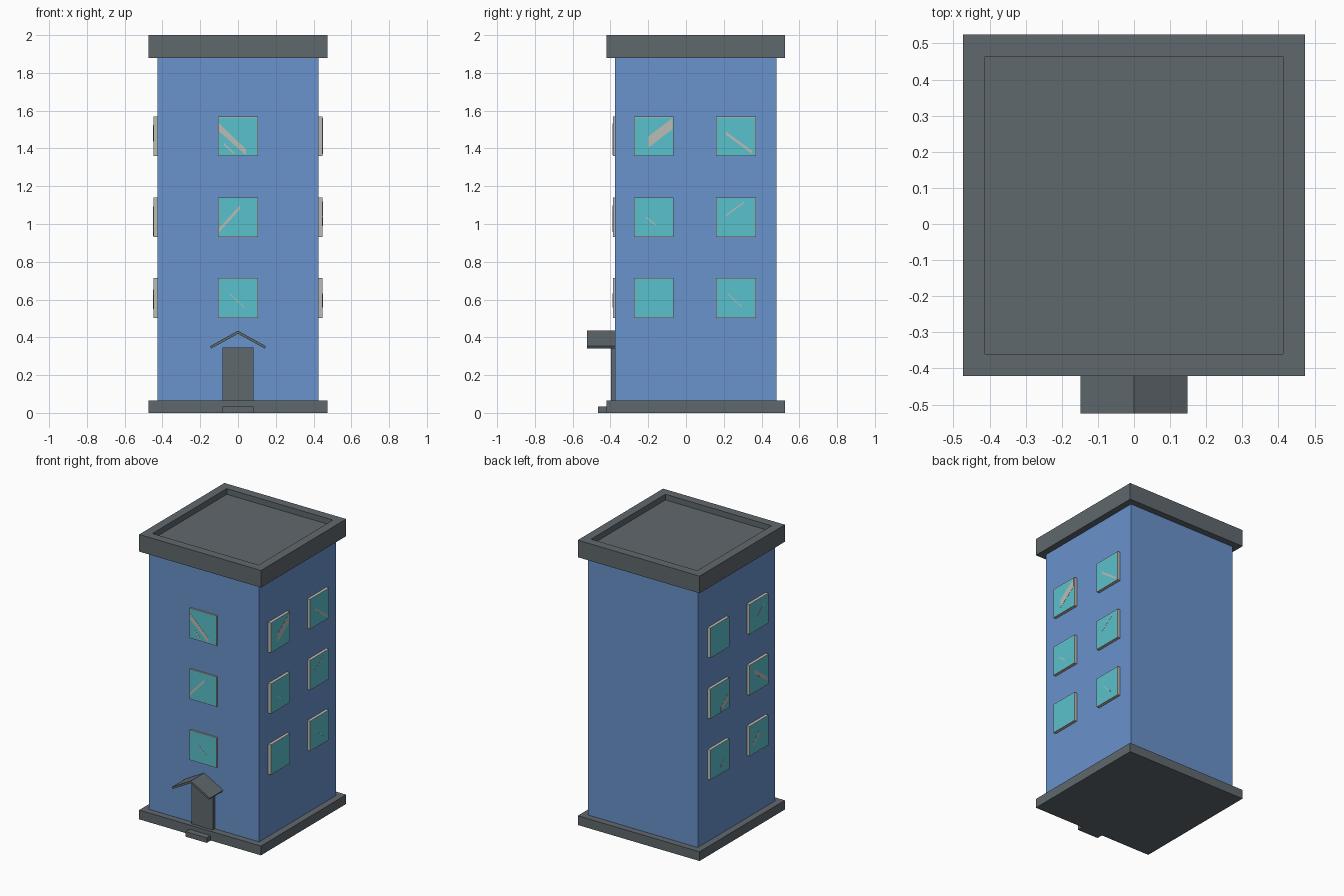
import bpy, bmesh
from mathutils import Matrix, Vector

if "Cube" in bpy.data.objects:
    bpy.data.objects.remove(bpy.data.objects["Cube"])


def srgb(r, g, b):
    def lin(c):
        c /= 255
        return c / 12.92 if c <= 0.04045 else ((c + 0.055) / 1.055) ** 2.4
    return (lin(r), lin(g), lin(b), 1)


def material(name, rgb):
    m = bpy.data.materials.new(name)
    m.diffuse_color = srgb(*rgb)
    m.use_nodes = True
    m.node_tree.nodes["Principled BSDF"].inputs["Base Color"].default_value = m.diffuse_color
    return m


BLUE = material("wall blue", (106, 147, 204))
GREY = material("slate grey", (96, 104, 109))
GLASS = material("window teal", (90, 193, 204))
PALE = material("pale frame", (187, 188, 182))


def finish(name, bm, *mats):
    me = bpy.data.meshes.new(name)
    bmesh.ops.recalc_face_normals(bm, faces=bm.faces)
    bm.to_mesh(me)
    bm.free()
    for m in mats:
        me.materials.append(m)
    ob = bpy.data.objects.new(name, me)
    bpy.context.collection.objects.link(ob)
    return ob


def box_bm(lo, hi):
    bm = bmesh.new()
    bmesh.ops.create_cube(bm, size=1)
    lo, hi = Vector(lo), Vector(hi)
    for v in bm.verts:
        v.co = [(lo[i] + hi[i]) / 2 + v.co[i] * (hi[i] - lo[i]) for i in range(3)]
    return bm


def box(name, lo, hi, mat):
    return finish(name, box_bm(lo, hi), mat)


# Tower: plinth, walls, door and step
CY = 0.052  # tower centre in y
box("plinth", (-0.473, CY - 0.473, 0), (0.473, CY + 0.473, 0.065), GREY)
box("walls", (-0.427, CY - 0.427, 0.065), (0.427, CY + 0.427, 1.88), BLUE)
box("door", (-0.083, -0.398, 0.065), (0.083, -0.37, 0.345), GREY)
box("door_step", (-0.083, -0.465, 0), (0.083, -0.42, 0.035), GREY)

# Flat roof with a raised rim: inset the top face and sink it
bm = box_bm((-0.473, CY - 0.473, 1.88), (0.473, CY + 0.473, 2.0))
top = max(bm.faces, key=lambda f: f.calc_center_median().z)
bmesh.ops.inset_region(bm, faces=[top], thickness=0.086)
ring = bmesh.ops.extrude_face_region(bm, geom=[top])
for v in [g for g in ring["geom"] if isinstance(g, bmesh.types.BMVert)]:
    v.co.z -= 0.04
if top.is_valid:
    bmesh.ops.delete(bm, geom=[top], context='FACES_ONLY')
finish("roof", bm, GREY)

# Gabled canopy over the door: profile swept along y
profile = [(0, 0.435), (0.148, 0.353), (0.141, 0.341),
           (0, 0.419), (-0.141, 0.341), (-0.148, 0.353)]
bm = bmesh.new()
face = bm.faces.new([bm.verts.new((x, -0.524, z)) for x, z in profile])
ext = bmesh.ops.extrude_face_region(bm, geom=[face])
bmesh.ops.translate(bm, vec=(0, 0.148, 0),
                    verts=[g for g in ext["geom"] if isinstance(g, bmesh.types.BMVert)])
finish("door_canopy", bm, GREY)

# Windows: pale plate with inset glass, plus thin reflection streaks
H = 0.105  # window half size


def window(name, origin, right, out, depth, streaks):
    up = Vector((0, 0, 1))
    right, out = Vector(right), Vector(out)
    mtx = Matrix.Translation(origin) @ Matrix((right, up, out)).transposed().to_4x4()
    bm = box_bm((-H, -H, -0.01), (H, H, depth))
    pane = max(bm.faces, key=lambda f: f.calc_center_median().z)
    bmesh.ops.inset_region(bm, faces=[pane], thickness=0.006)
    pane.material_index = 1
    bm.transform(mtx)
    finish(name, bm, PALE, GLASS)
    if not streaks:
        return
    bm = bmesh.new()
    for u0, v0, u1, v1, w in streaks:
        pts = [(u0, v0 - w), (u1, v1 - w), (u1, v1 + w), (u0, v0 + w)]
        f = bm.faces.new([bm.verts.new((u * H, max(-0.95, min(0.95, v)) * H, depth + 0.001))
                          for u, v in pts])
        e = bmesh.ops.extrude_face_region(bm, geom=[f])
        bmesh.ops.translate(bm, vec=(0, 0, -0.002),
                            verts=[g for g in e["geom"] if isinstance(g, bmesh.types.BMVert)])
    bm.transform(mtx)
    finish(name + "_reflection", bm, PALE)


# Streaks per window (half-size units: start, end, half width), bottom row first
FRONT = [[(-0.4, 0.2, 0.3, -0.45, 0.03)],
         [(-0.95, -0.65, 0.1, 0.5, 0.1)],
         [(-0.95, 0.45, 0.4, -0.85, 0.2), (-0.7, -0.4, -0.2, -0.85, 0.06)]]
RIGHT = {-0.17: [[], [(-0.4, 0.0, 0.1, -0.4, 0.04)], [(-0.3, -0.3, 0.95, 0.65, 0.28)]],
         0.265: [[(-0.4, 0.2, 0.3, -0.45, 0.03)], [(-0.5, 0.1, 0.4, 0.75, 0.04)],
                 [(-0.5, 0.15, 0.8, -0.8, 0.08)]]}
LEFT = {0.265: [[(0.1, -0.5, 0.6, -0.2, 0.06)], [(0.1, -0.8, 0.9, -0.2, 0.2)], []],
        -0.17: [[(-0.6, -0.4, 0.1, 0.3, 0.14)], [(-0.5, 0.4, 0.9, -0.6, 0.14)],
                [(-0.2, -0.2, 0.6, 0.5, 0.06)]]}

for row, z in enumerate((0.608, 1.036, 1.464)):
    window(f"front_window_{row}", (0, CY - 0.427, z), (1, 0, 0), (0, -1, 0), 0.012, FRONT[row])
    for y in (-0.17, 0.265):
        side = "near" if y < 0 else "far"
        window(f"right_{side}_window_{row}", (0.427, y, z), (0, 1, 0), (1, 0, 0),
               0.021, RIGHT[y][row])
        window(f"left_{side}_window_{row}", (-0.427, y, z), (0, -1, 0), (-1, 0, 0),
               0.021, LEFT[y][row])
